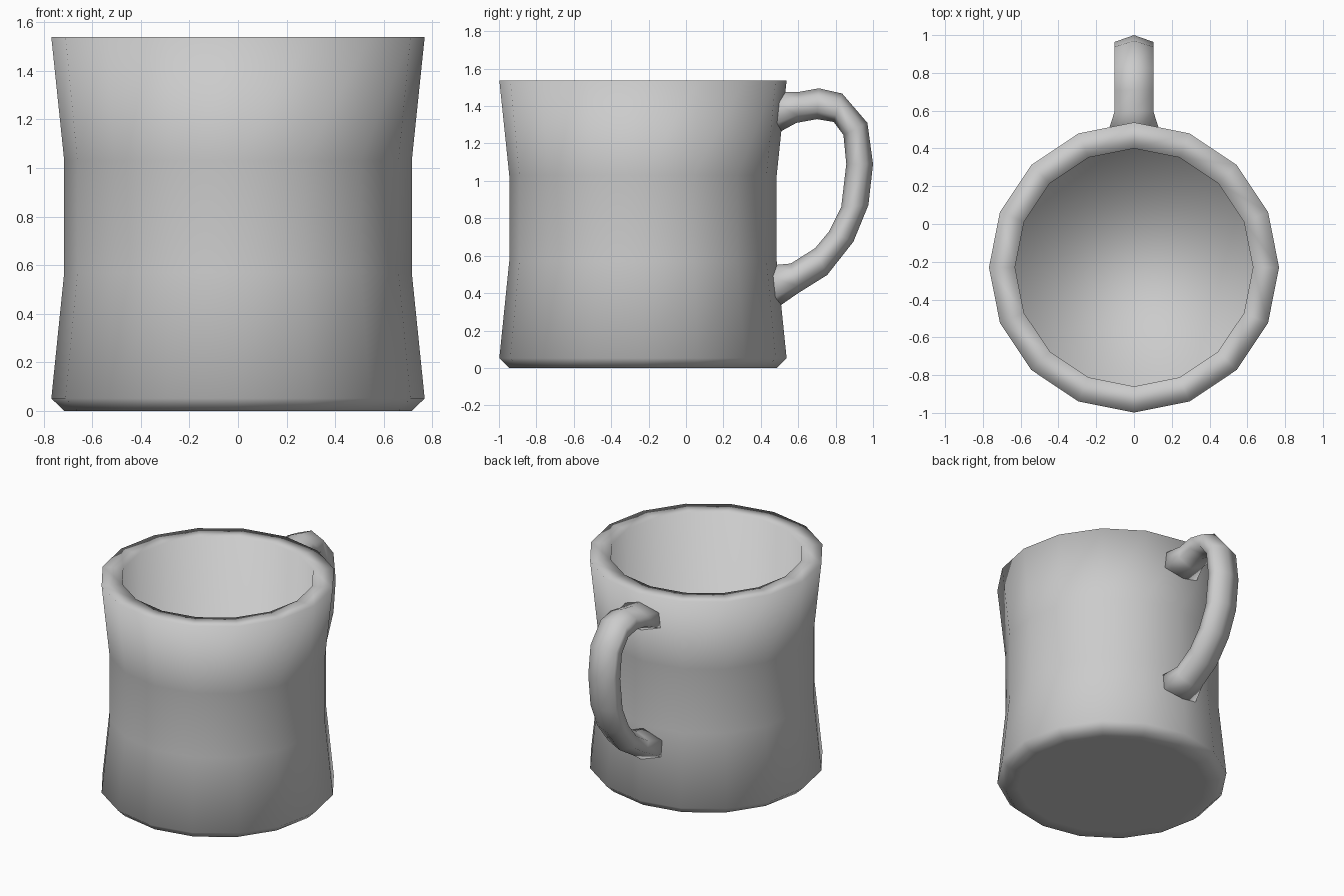
import bpy, bmesh
from math import cos, sin, pi

if "Cube" in bpy.data.objects:
    bpy.data.objects.remove(bpy.data.objects["Cube"])


def loft(name, rings):
    """Skin a list of equal-length vertex rings and cap both ends."""
    bm = bmesh.new()
    loops = [[bm.verts.new(p) for p in ring] for ring in rings]
    n = len(loops[0])
    for a, b in zip(loops, loops[1:]):
        for i in range(n):
            j = (i + 1) % n
            bm.faces.new((a[i], a[j], b[j], b[i]))
    bm.faces.new(loops[0][::-1])
    bm.faces.new(loops[-1])
    bmesh.ops.recalc_face_normals(bm, faces=bm.faces)
    for f in bm.faces:
        f.smooth = True
    me = bpy.data.meshes.new(name)
    bm.to_mesh(me)
    bm.free()
    ob = bpy.data.objects.new(name, me)
    bpy.context.collection.objects.link(ob)
    return ob


# Mug body: 16-sided, inset base, outer wall up, over the rim, down to the inner floor
CY = -0.23
SIDES = 16
profile = [(0.63, 0), (0.715, 0), (0.768, 0.052), (0.715, 0.57), (0.715, 1.03),
           (0.768, 1.538), (0.63, 1.538), (0.63, 0.06)]
loft("mug_body", [[(r * cos(2 * pi * i / SIDES), CY + r * sin(2 * pi * i / SIDES), z)
                   for i in range(SIDES)] for r, z in profile])

# Handle: hexagonal tube; each station is outer (y, z), inner (y, z), half width
stations = [
    ((0.48, 1.475), (0.48, 1.25), 0.14),
    ((0.60, 1.475), (0.59, 1.31), 0.102),
    ((0.71, 1.495), (0.70, 1.33), 0.102),
    ((0.835, 1.467), (0.79, 1.315), 0.102),
    ((0.97, 1.31), (0.842, 1.245), 0.102),
    ((1.0, 1.09), (0.857, 1.09), 0.102),
    ((0.975, 0.87), (0.83, 0.86), 0.102),
    ((0.895, 0.675), (0.765, 0.73), 0.102),
    ((0.755, 0.497), (0.69, 0.64), 0.102),
    ((0.60, 0.40), (0.56, 0.558), 0.102),
    ((0.47, 0.31), (0.45, 0.548), 0.14),
]
section = [(0, 0), (1, 0.25), (1, 0.75), (0, 1), (-1, 0.75), (-1, 0.25)]
loft("handle", [[(s * w, o[0] + (k[0] - o[0]) * t, o[1] + (k[1] - o[1]) * t)
                 for s, t in section] for o, k, w in stations])
